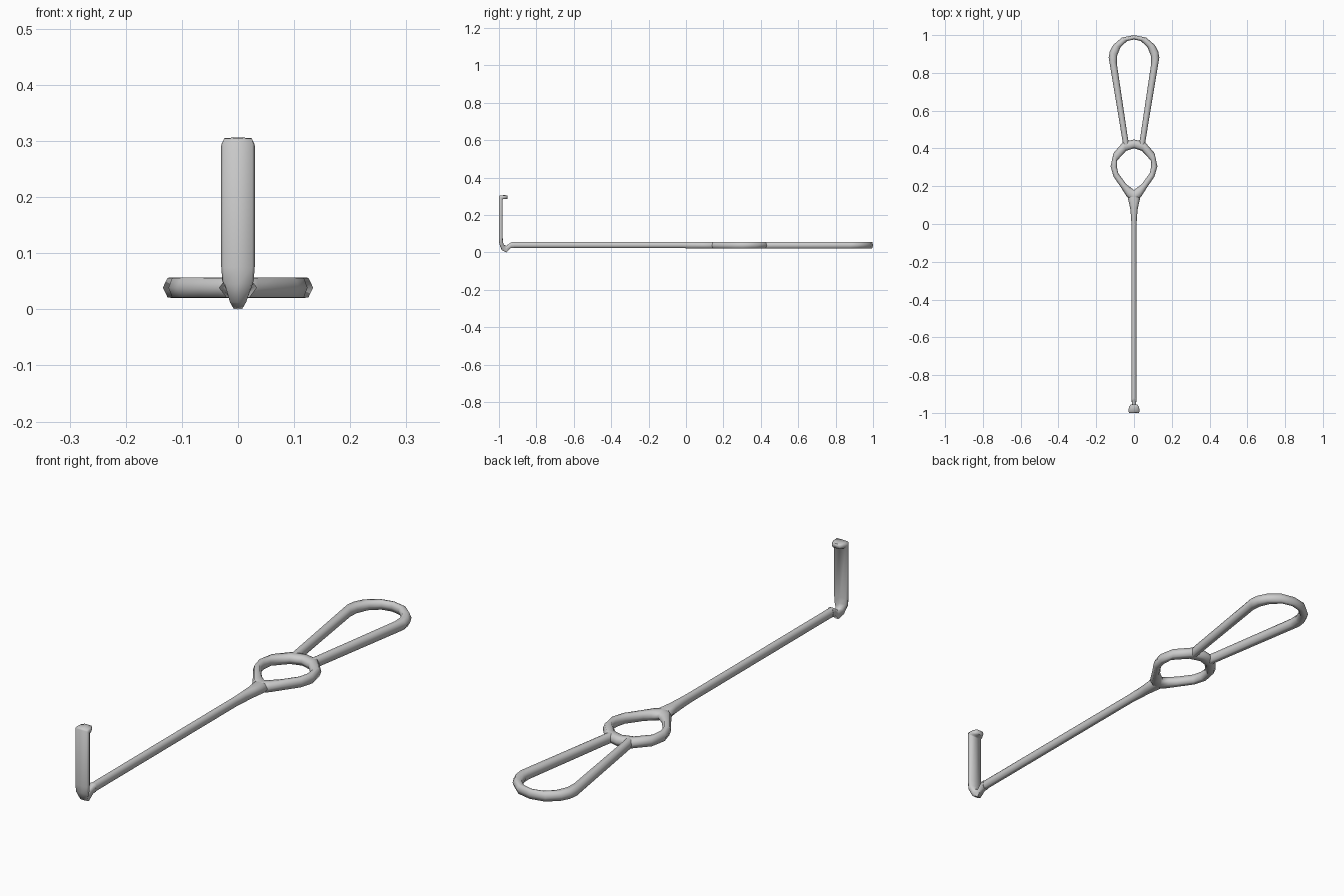
import bpy, bmesh, math
from mathutils import Vector

if "Cube" in bpy.data.objects:
    bpy.data.objects.remove(bpy.data.objects["Cube"])

X, Z = Vector((1, 0, 0)), Vector((0, 0, 1))


def bar(name, stations, axis, closed=False, corner=.6):
    """Skin an eight-sided bar through stations of (edge point, opposite edge point, half size on axis)."""
    c, d = corner, .95
    section = [(1, 0), (c, d), (0, 1), (-c, d), (-1, 0), (-c, -d), (0, -1), (c, -d)]
    bm = bmesh.new()
    rings = []
    for a, b, half in stations:
        mid, side = (a + b) / 2, (a - b) / 2
        if axis == Z:
            points = [mid + side * u + Z * half * v for u, v in section]
        else:
            points = [mid + side * v + X * half * u for u, v in section]
        rings.append([bm.verts.new(p) for p in points])
    n, k = len(rings), len(section)
    for i in range(n if closed else n - 1):
        r, s = rings[i], rings[(i + 1) % n]
        for j in range(k):
            bm.faces.new((r[j], r[(j + 1) % k], s[(j + 1) % k], s[j]))
    if not closed:
        bm.faces.new(rings[0])
        bm.faces.new(rings[-1])
    bmesh.ops.recalc_face_normals(bm, faces=bm.faces)
    mesh = bpy.data.meshes.new(name)
    bm.to_mesh(mesh)
    bm.free()
    ob = bpy.data.objects.new(name, mesh)
    bpy.context.collection.objects.link(ob)
    bpy.ops.object.select_all(action='DESELECT')
    ob.select_set(True)
    bpy.context.view_layer.objects.active = ob
    bpy.ops.object.shade_smooth_by_angle(angle=math.radians(82))


def flat(rows):
    """Right-half rows (outer x, y, inner x, y) plus their mirror image, in the handle plane."""
    left = [(-a, b, -c, d) for a, b, c, d in reversed(rows) if a > 0]
    return [(Vector((a, b, .0385)), Vector((c, d, .0385)), .0185) for a, b, c, d in rows + left]


def upright(rows):
    """Rows (upper y, z, lower y, z, half width) in the centre plane."""
    return [(Vector((0, a, b)), Vector((0, c, d)), w) for a, b, c, d, w in rows]


# Finger ring
bar("finger_ring", flat([
    (0, .11, 0, .18), (.037, .143, .02, .195), (.07, .195, .042, .212),
    (.108, .25, .083, .268), (.124, .305, .09, .3), (.109, .375, .09, .335),
    (.058, .434, .042, .387), (0, .447, 0, .401)]), Z, True)

# Long handle loop, open ends buried in the ring
bar("handle_loop", flat([
    (.055, .405, .025, .415), (.06, .435, .034, .465), (.134, .882, .091, .85),
    (.128, .915, .09, .89), (.11, .948, .071, .937), (.064, .987, .037, .968),
    (0, 1, 0, .977)]), Z)

# Shaft with flared neck
bar("shaft", upright([
    (.165, .054, .165, .023, .015), (.143, .057, .143, .02, .034), (.085, .057, .085, .02, .0205),
    (.03, .057, .03, .021, .015), (-.02, .056, -.02, .023, .0135),
    (-.925, .056, -.925, .023, .0135)]), X)

# Hooked blade with a small lip
bar("blade", upright([
    (-.92, .056, -.92, .023, .0135), (-.932, .056, -.938, .023, .013),
    (-.962, .035, -.96, 0, .009), (-.974, .041, -.985, .012, .017),
    (-.979, .056, -.998, .045, .028), (-.98, .08, -1, .075, .03),
    (-.98, .283, -1, .3, .03), (-.977, .285, -.997, .305, .029),
    (-.97, .285, -.97, .306, .027), (-.955, .286, -.955, .305, .018)]), X, corner=.85)
